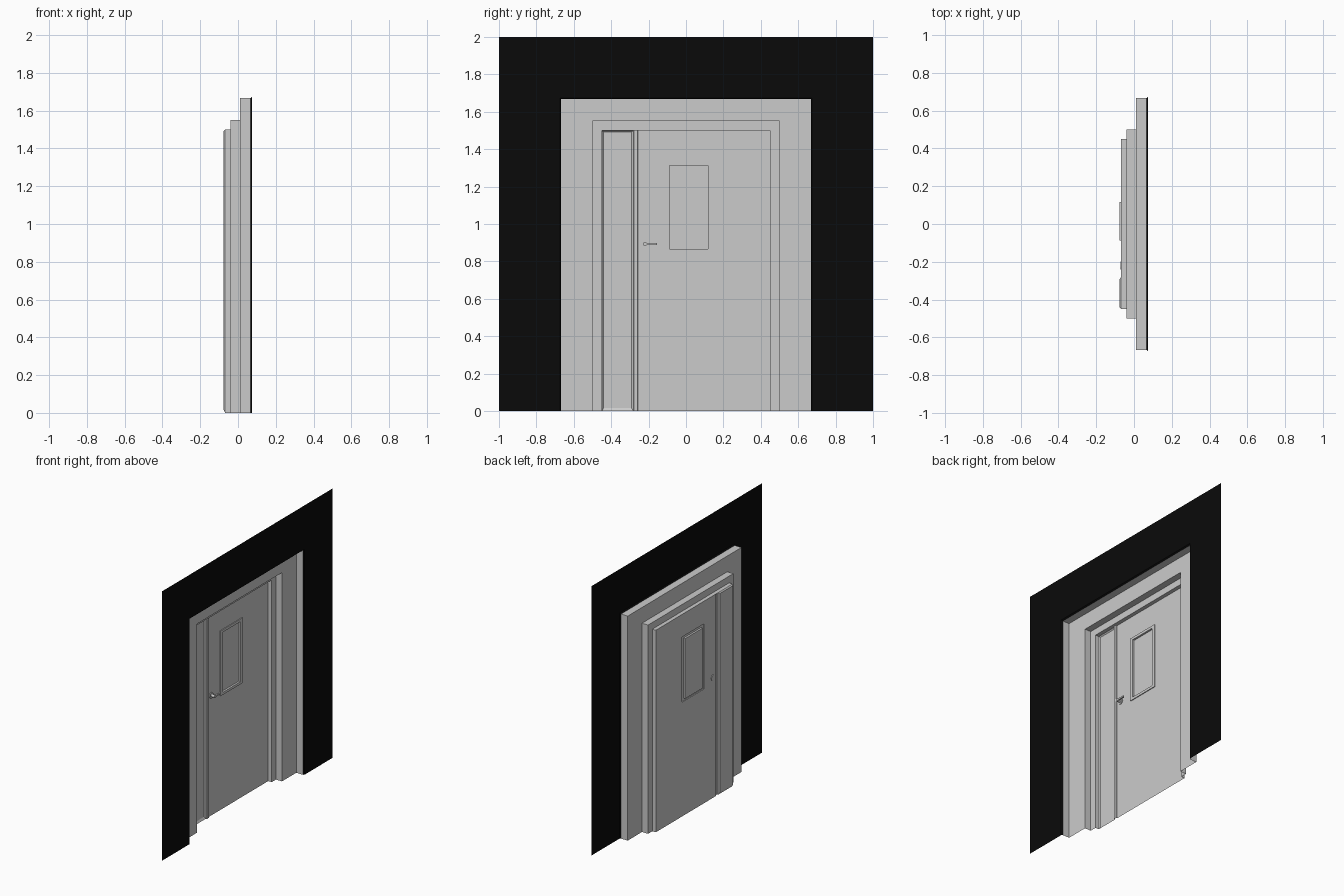
import bpy, bmesh
from math import radians
from mathutils import Matrix

if "Cube" in bpy.data.objects:
    bpy.data.objects.remove(bpy.data.objects["Cube"])


def sheet(name, rows, closed=False, cap=False):
    """Skin a surface across successive rows of points."""
    bm = bmesh.new()
    vr = [[bm.verts.new(p) for p in r] for r in rows]
    n = len(rows[0])
    for a, b in zip(vr, vr[1:]):
        for i in range(n if closed else n - 1):
            j = (i + 1) % n
            bm.faces.new((a[i], a[j], b[j], b[i]))
    if cap:
        bm.faces.new(vr[-1])
    return finish(name, bm)


def finish(name, bm):
    me = bpy.data.meshes.new(name)
    bm.to_mesh(me)
    bm.free()
    ob = bpy.data.objects.new(name, me)
    bpy.context.collection.objects.link(ob)
    return ob


def arch(w, top, x):
    return [(x, -w, 0), (x, -w, top), (x, w, top), (x, w, 0)][::-1]


def rect(y0, y1, z0, z1, x):
    return [(x, y0, z0), (x, y1, z0), (x, y1, z1), (x, y0, z1)]


WALL, FRAME, REBATE, DOOR, DEEP = 0.075, 0.0115, -0.0385, -0.0675, -0.0755

# Black wall sheet with a chamfered opening
wall = sheet("wall", [arch(1, 2, WALL), arch(0.675, 1.675, WALL),
                      arch(0.667, 1.667, 0.067)])
black = bpy.data.materials.new("black")
black.diffuse_color = (0.003, 0.003, 0.003, 1)
black.use_nodes = True
black.node_tree.nodes["Principled BSDF"].inputs["Base Color"].default_value = black.diffuse_color
wall.data.materials.append(black)

# Stepped door frame
sheet("door_frame", [arch(0.667, 1.667, 0.067), arch(0.667, 1.667, FRAME),
                     arch(0.5, 1.55, FRAME), arch(0.5, 1.55, REBATE),
                     arch(0.45, 1.5, REBATE), arch(0.45, 1.5, DOOR)])

# Main leaf with raised window surround and recessed pane
win = (-0.115, 0.142, 0.848, 1.332)
pane = (-0.088, 0.117, 0.867, 1.313)
sheet("door_leaf", [rect(-0.257, 0.45, 0, 1.5, DOOR), rect(*win, DOOR),
                    rect(*win, DOOR + 0.006), rect(*pane, DOOR + 0.006),
                    rect(*pane, DEEP)], closed=True, cap=True)

# Narrow side leaf with a shallow bevelled recess
sheet("side_leaf", [rect(-0.45, -0.281, 0, 1.5, DOOR),
                    rect(-0.441, -0.291, 0.016, 1.492, DEEP)],
      closed=True, cap=True)

# Raised strip between the leaves
strip = [(DOOR, -0.281), (DOOR + 0.009, -0.279), (DOOR + 0.009, -0.259), (DOOR, -0.257)]
sheet("meeting_strip", [[(x, y, z) for x, y in strip] for z in (1.5, 0)])

# Lever handle: rosette, neck and grip
bm = bmesh.new()
turn = Matrix.Rotation(radians(90), 4, 'Y')
for r, x0, x1 in ((0.022, -0.071, -0.062), (0.011, -0.062, -0.034)):
    bmesh.ops.create_cone(bm, cap_ends=True, segments=16, radius1=r, radius2=r,
                          depth=x1 - x0,
                          matrix=Matrix.Translation(((x0 + x1) / 2, -0.22, 0.893)) @ turn)
bmesh.ops.create_cube(bm, size=1, matrix=Matrix.Translation((-0.039, -0.188, 0.893))
                      @ Matrix.Diagonal((0.01, 0.066, 0.011, 1)))
finish("door_handle", bm)
